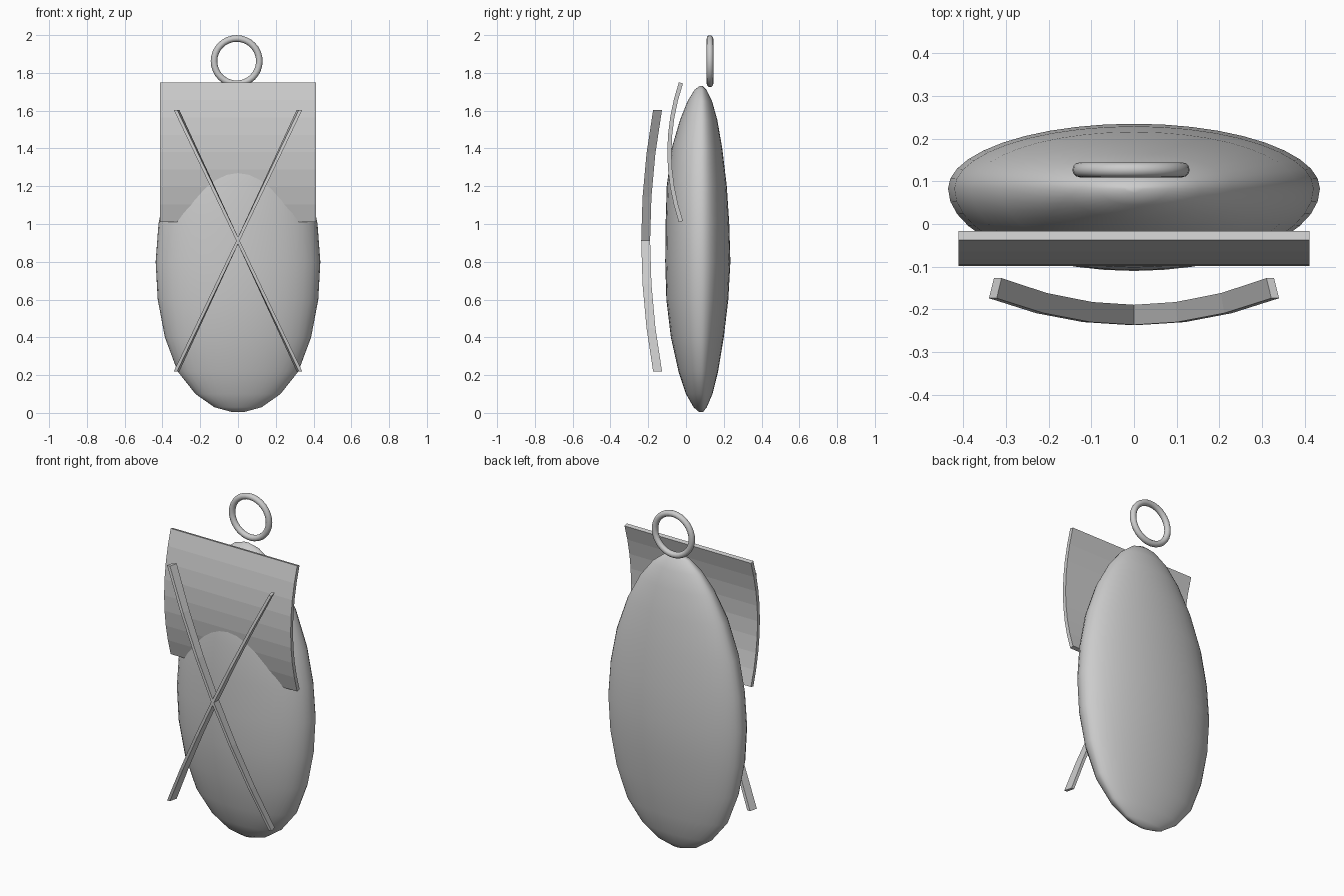
import bpy, bmesh, math

if "Cube" in bpy.data.objects:
    bpy.data.objects.remove(bpy.data.objects["Cube"])

def make_object(name, bm, smooth=False):
    bmesh.ops.recalc_face_normals(bm, faces=bm.faces)
    for f in bm.faces:
        f.smooth = smooth
    me = bpy.data.meshes.new(name)
    bm.to_mesh(me)
    bm.free()
    ob = bpy.data.objects.new(name, me)
    bpy.context.collection.objects.link(ob)
    return ob

def loft(bm, rings):
    # skin matching vertex loops and cap both ends
    loops = [[bm.verts.new(p) for p in r] for r in rings]
    n = len(loops[0])
    for a, b in zip(loops, loops[1:]):
        for i in range(n):
            j = (i + 1) % n
            bm.faces.new((a[i], a[j], b[j], b[i]))
    bm.faces.new(loops[0])
    bm.faces.new(loops[-1])

# Egg-shaped flattened body: z, half width, front y, back y
profile = [
    (0.004, 0.03, 0.07, 0.09), (0.03, 0.125, 0.04, 0.11),
    (0.10, 0.225, 0.0, 0.14), (0.22, 0.32, -0.04, 0.17),
    (0.40, 0.387, -0.08, 0.20), (0.60, 0.425, -0.104, 0.224),
    (0.80, 0.436, -0.11, 0.235), (1.00, 0.421, -0.108, 0.229),
    (1.20, 0.382, -0.102, 0.216), (1.40, 0.312, -0.076, 0.192),
    (1.55, 0.232, -0.032, 0.166), (1.65, 0.155, 0.008, 0.138),
    (1.71, 0.08, 0.045, 0.108), (1.73, 0.02, 0.072, 0.088),
]
MID_Y, SIDES = 0.083, 40
rings = []
for z, w, front, back in profile:
    ring = []
    for i in range(SIDES):
        a = 2 * math.pi * i / SIDES
        s = math.sin(a)
        depth = (back - MID_Y) if s > 0 else (MID_Y - front)
        ring.append((w * math.cos(a), MID_Y + depth * s, z))
    rings.append(ring)
bm = bmesh.new()
loft(bm, rings)
make_object("body", bm, smooth=True)

# Curved front flap, bowed forward along its height
bm = bmesh.new()
rings = []
SEGS = 8
for i in range(SEGS + 1):
    t = -1 + 2 * i / SEGS
    y = -0.099 + 0.061 * t * t
    z = 1.38 + 0.37 * t
    lean = 0.006 * t
    rings.append([(-0.412, y, z), (0.412, y, z),
                  (0.412, y + 0.022, z - lean), (-0.412, y + 0.022, z - lean)])
loft(bm, rings)
make_object("front_flap", bm)

# Two crossed bowed straps
for name, side in (("cross_strap_a", 1), ("cross_strap_b", -1)):
    bm = bmesh.new()
    rings = []
    for i in range(7):
        t = -1 + i / 3
        y = -0.237 + 0.063 * t * t
        z = 0.912 + 0.692 * t
        x = side * 0.331 * t
        xb = x * 0.965
        h = 0.009
        rings.append([(x - h, y, z), (x + h, y, z),
                      (xb + h, y + 0.047, z), (xb - h, y + 0.047, z)])
    loft(bm, rings)
    make_object(name, bm)

# Hanging ring above the body
bpy.ops.mesh.primitive_torus_add(
    major_radius=0.12, minor_radius=0.0175, major_segments=32, minor_segments=12,
    location=(-0.007, 0.127, 1.862), rotation=(math.pi / 2, 0, 0))
ring = bpy.context.object
ring.name = "hanging_ring"
bpy.ops.object.shade_smooth()
